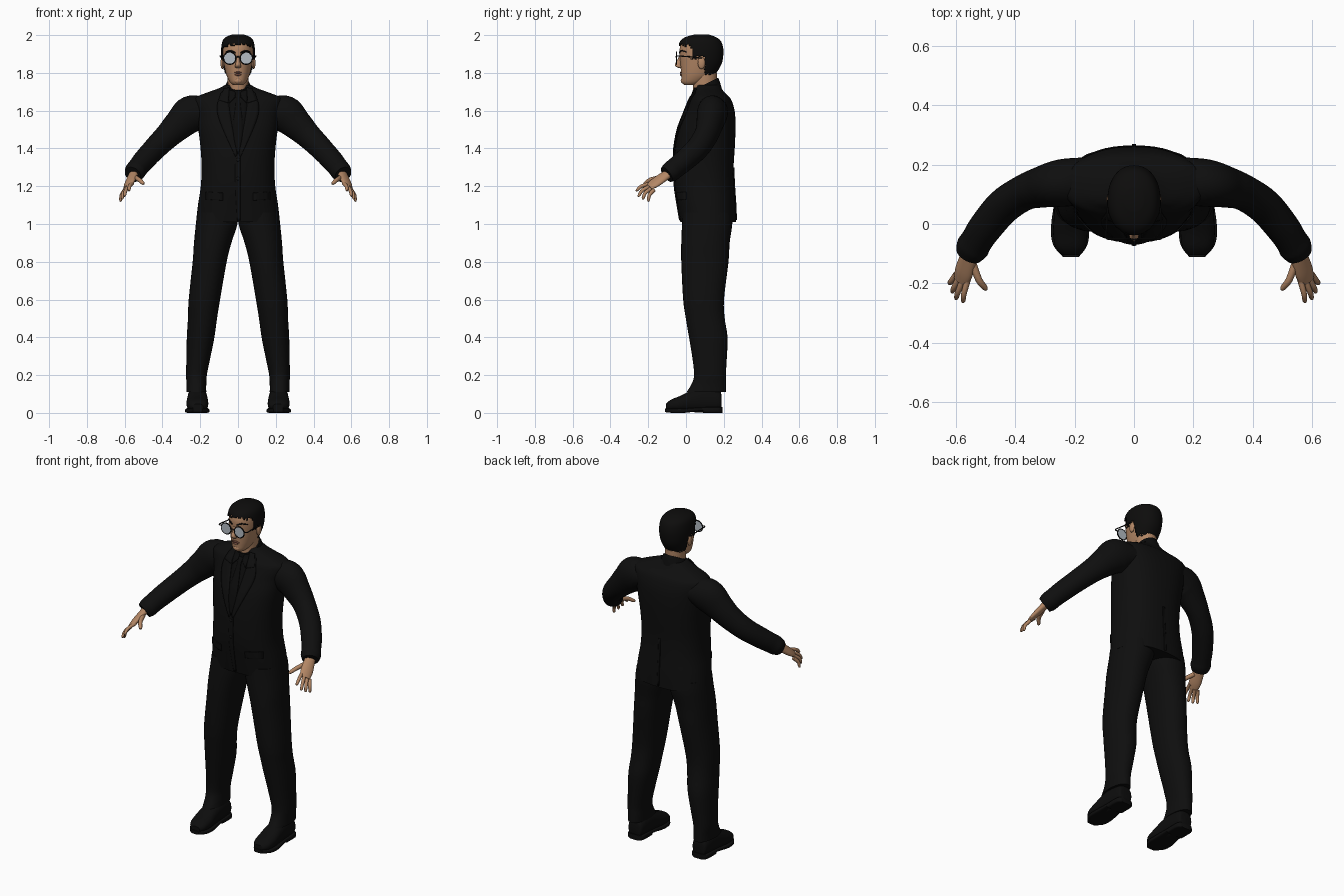
import bpy, bmesh, math, random
from mathutils import Vector
from mathutils.bvhtree import BVHTree

random.seed(4)
if "Cube" in bpy.data.objects:
    bpy.data.objects.remove(bpy.data.objects["Cube"])
made = []


def material(name, *rgb):
    m = bpy.data.materials.new(name)
    m.use_nodes = True
    m.diffuse_color = (*rgb, 1)
    bsdf = next(n for n in m.node_tree.nodes if n.type == "BSDF_PRINCIPLED")
    bsdf.inputs["Base Color"].default_value = (*rgb, 1)
    bsdf.inputs["Roughness"].default_value = 0.8
    return m


suit = material("suit_black", .0045, .0045, .0045)
shirt = material("shirt_black", .0035, .0035, .0035)
hair_mat = material("hair_black", .004, .0038, .0036)
leather = material("shoe_black", .004, .004, .004)
skin = material("skin", .45, .24, .13)
lip = material("lip", .22, .09, .06)
glass = material("lens_grey", .46, .51, .56)
frame = material("frame_black", .006, .006, .006)


def finish(name, bm, mat):
    bmesh.ops.recalc_face_normals(bm, faces=bm.faces)
    me = bpy.data.meshes.new(name)
    bm.to_mesh(me)
    bm.free()
    ob = bpy.data.objects.new(name, me)
    me.materials.append(mat)
    bpy.context.scene.collection.objects.link(ob)
    made.append(ob)
    return ob


def refine(rings, n):
    """Smoothly interpolate between the given cross-sections."""
    out = []
    for i in range(len(rings) - 1):
        four = [rings[max(0, min(len(rings) - 1, i + d))] for d in (-1, 0, 1, 2)]
        for k in range(n):
            t = k / n
            out.append([b + t / 2 * (c - a + t * (2*a - 5*b + 4*c - d + t * (3*(b - c) + d - a)))
                        for a, b, c, d in zip(*four)])
    return out + [list(rings[-1])]


def loft(name, rings, mat, axis=None, s=1, n=4, seg=28, e=2.0, up=(0, 0, 1), rule=None):
    """Skin cross-sections (x, y, z, half width, half height); axis None follows the path."""
    rings = refine(rings, n)
    bm = bmesh.new()
    loops = []
    for i, (x, y, z, a, b) in enumerate(rings):
        u, v = Vector((1, 0, 0)), Vector((0, 1, 0))
        if axis == "Y":
            v = Vector((0, 0, 1))
        elif axis is None:
            p, q = rings[max(i - 1, 0)], rings[min(i + 1, len(rings) - 1)]
            t = (Vector(q[:3]) - Vector(p[:3])).normalized()
            u = t.cross(Vector(up)).normalized()
            v = u.cross(t)
        loop = []
        for k in range(seg):
            c, d = math.cos(math.tau * k / seg), math.sin(math.tau * k / seg)
            co = (Vector((x, y, z)) + u * math.copysign(abs(c) ** (2 / e), c) * a
                  + v * math.copysign(abs(d) ** (2 / e), d) * b)
            co.x *= s
            loop.append(bm.verts.new(co))
        loops.append(loop)
    for p, q in zip(loops, loops[1:]):
        for k in range(seg):
            j = (k + 1) % seg
            bm.faces.new((p[k], p[j], q[j], q[k]))
    bm.faces.new(loops[0])
    bm.faces.new(loops[-1])
    if rule:
        bad = [f for f in bm.faces if not rule(f.calc_center_median())]
        bmesh.ops.delete(bm, geom=bad, context="FACES")
    return finish(name, bm, mat)


def slices(rows, grow=0):
    """Turn (z, front, back, half width) rows into horizontal rings."""
    return [(0, (f + b) / 2, z, w + grow, (b - f) / 2 + grow) for z, f, b, w in rows]


def tree(ob):
    return BVHTree.FromPolygons([v.co for v in ob.data.vertices],
                                [tuple(p.vertices) for p in ob.data.polygons])


def strip(name, left, right, mat, bvh, lift=.004, s=1, side=-1, n=8, m=4):
    """Thin plate between two (x, z) edges, laid on a surface."""
    bm = bmesh.new()
    grid = []
    for l, r in zip(refine(left, n), refine(right, n)):
        row = []
        for k in range(m + 1):
            x = s * (l[0] + (r[0] - l[0]) * k / m)
            z = l[1] + (r[1] - l[1]) * k / m
            hit = bvh.ray_cast(Vector((x, side, z)), Vector((0, -side, 0)))[0]
            row.append(bm.verts.new((x, (hit.y if hit else .06) + side * lift, z)))
        grid.append(row)
    for p, q in zip(grid, grid[1:]):
        for k in range(m):
            bm.faces.new((p[k], p[k + 1], q[k + 1], q[k]))
    ob = finish(name, bm, mat)
    mod = ob.modifiers.new("thickness", "SOLIDIFY")
    mod.thickness, mod.offset = .006, 0
    return ob


def ball(name, loc, size, mat, seg=16):
    bm = bmesh.new()
    bmesh.ops.create_uvsphere(bm, u_segments=seg, v_segments=seg // 2, radius=1)
    for v in bm.verts:
        v.co = Vector(loc) + Vector(v.co[i] * size[i] for i in range(3))
    return finish(name, bm, mat)


# Jacket body
jacket = loft("jacket", slices([
    (1.01, -.03, .265, .222), (1.1, -.045, .262, .212), (1.2, -.06, .255, .197),
    (1.3, -.063, .252, .193), (1.4, -.058, .258, .198), (1.5, -.04, .262, .21),
    (1.58, -.01, .26, .22), (1.63, .01, .25, .235), (1.665, .025, .235, .232),
    (1.69, .042, .21, .18), (1.715, .05, .19, .11), (1.735, .055, .18, .07)]),
    suit, "Z", seg=48, e=2.35)
body = tree(jacket)
strip("shirt_front", [(-.055, 1.7), (-.05, 1.6), (-.006, 1.37)],
      [(.055, 1.7), (.05, 1.6), (.006, 1.37)], shirt, body, .001)
strip("tie", [(-.018, 1.685), (-.011, 1.65), (-.026, 1.5), (-.006, 1.38)],
      [(.018, 1.685), (.011, 1.65), (.026, 1.5), (.006, 1.38)], shirt, body, .007)
strip("front_edge", [(-.014, 1.37), (-.014, 1.2), (-.004, 1.02)],
      [(.012, 1.37), (.012, 1.2), (.012, 1.02)], suit, body, .002)
strip("back_seam", [(-.006, 1.3), (-.006, 1.02)], [(.006, 1.3), (.006, 1.02)], suit, body, .002, side=1)
for z in (1.34, 1.24):
    ball("button", (0, -.07, z), (.009, .004, .009), frame, 12)

# Neck and shirt collar
loft("neck", [(0, .1, 1.66, .056, .062), (0, .1, 1.72, .054, .062), (0, .098, 1.8, .056, .066)], skin, "Z")
collar = loft("shirt_collar", [(0, .105, 1.67, .09, .085), (0, .105, 1.71, .075, .075),
                               (0, .102, 1.74, .062, .068)], shirt, "Z")
for v in collar.data.vertices:
    v.co.z += (v.co.y - .1) * .5

# Head
face_rows = [(1.735, -.008, .05, .024), (1.75, -.022, .09, .042), (1.78, -.025, .135, .058),
             (1.81, -.027, .158, .067), (1.85, -.03, .18, .075), (1.89, -.033, .188, .08),
             (1.93, -.033, .188, .08), (1.96, -.022, .176, .073), (1.98, .005, .15, .057),
             (1.993, .05, .115, .026)]
head = loft("head", slices(face_rows), skin, "Z", seg=48, e=2.15)
skull = tree(head)


def has_hair(c):
    jag = random.uniform(-.008, .008)
    if c.y < .03:
        line = 1.948 - .25 * max(0, abs(c.x) - .05)
    elif c.y < .058:
        line = 1.87
    elif c.y < .1:
        line = 1.885
    else:
        line = 1.795
    return c.z > line + jag


hair = loft("hair", slices([(z + .007 * (z > 1.95), f, b, w) for z, f, b, w in face_rows], .006),
            hair_mat, "Z", n=6, seg=72, e=2.15, rule=has_hair)
thick = hair.modifiers.new("thickness", "SOLIDIFY")
thick.thickness, thick.offset = .006, 0
loft("nose", [(0, -.028, 1.893, .008, .006), (0, -.035, 1.87, .009, .01),
              (0, -.041, 1.845, .014, .018), (0, -.036, 1.832, .016, .016),
              (0, -.03, 1.825, .008, .006)], skin, "Z", seg=16)
strip("mouth", [(-.026, 1.798), (-.026, 1.796)], [(.026, 1.798), (.026, 1.796)], lip, skull, .001, m=8)
ball("upper_lip", (0, -.027, 1.802), (.02, .006, .005), lip)
ball("lower_lip", (0, -.027, 1.79), (.018, .006, .006), lip)
ball("chin", (0, -.014, 1.758), (.022, .014, .016), skin)

# Glasses bridge
loft("glasses_bridge", [(-.015, -.05, 1.88, .003, .003), (0, -.053, 1.886, .003, .003),
                        (.015, -.05, 1.88, .003, .003)], frame, seg=8)

for s, side in ((1, "left"), (-1, "right")):
    # Ear, brow and glasses
    ball(side + "_ear", (s * .083, .082, 1.852), (.01, .02, .032), skin)
    strip(side + "_brow", [(.015, 1.911), (.04, 1.921), (.063, 1.914)],
          [(.015, 1.903), (.04, 1.914), (.063, 1.909)], hair_mat, skull, .002, s)
    rim = [(.044 + .032 * math.cos(a), -.05, 1.878 + .032 * math.sin(a), .0035, .0035)
           for a in (math.tau * k / 32 for k in range(33))]
    loft(side + "_glasses_rim", rim, frame, s=s, n=1, seg=8, up=(0, 1, 0))
    loft(side + "_lens", [(.044, -.052, 1.878, .031, .031), (.044, -.048, 1.878, .031, .031)],
         glass, "Y", s, n=1)
    loft(side + "_temple", [(.074, -.05, 1.888, .003, .003), (.094, -.046, 1.889, .003, .003),
                            (.092, 0, 1.887, .003, .003), (.087, .085, 1.878, .003, .003)],
         frame, s=s, seg=8)

    # Lapel, collar fall and pocket flap
    strip(side + "_lapel", [(.05, 1.71), (.044, 1.6), (.004, 1.365)],
          [(.09, 1.695), (.108, 1.58), (.014, 1.355)], suit, body, .005, s)
    strip(side + "_collar_fall", [(.045, 1.722), (.052, 1.64)],
          [(.075, 1.715), (.098, 1.655)], suit, body, .009, s)
    strip(side + "_collar_point", [(.012, 1.7), (.016, 1.67)], [(.05, 1.71), (.045, 1.64)],
          shirt, body, .007, s)
    strip(side + "_pocket_flap", [(.08, 1.165), (.08, 1.125)], [(.17, 1.17), (.17, 1.13)],
          suit, body, .003, s)

    # Sleeve
    loft(side + "_sleeve", [
        (.16, .145, 1.6, .08, .07), (.245, .138, 1.583, .08, .098), (.31, .125, 1.528, .07, .083),
        (.37, .106, 1.47, .061, .07), (.44, .06, 1.4, .06, .062), (.5, -.01, 1.335, .057, .058),
        (.53, -.055, 1.298, .054, .055), (.545, -.08, 1.278, .056, .054), (.557, -.102, 1.262, .046, .046)],
        suit, s=s, n=5)

    # Hand with fingers and thumb
    tilt = (.55, 0, 1)
    loft(side + "_palm", [(.55, -.085, 1.272, .027, .021), (.562, -.125, 1.245, .033, .019),
                          (.575, -.165, 1.217, .035, .016), (.585, -.195, 1.196, .028, .01)],
         skin, s=s, seg=20, up=tilt)
    for finger, root, tip in (("index", (.56, -.185, 1.215), (.578, -.266, 1.177)),
                              ("middle", (.576, -.187, 1.203), (.602, -.255, 1.147)),
                              ("ring", (.59, -.182, 1.19), (.615, -.232, 1.132)),
                              ("pinky", (.6, -.17, 1.18), (.624, -.202, 1.12)),
                              ("thumb", (.545, -.13, 1.247), (.499, -.224, 1.213))):
        a, b = Vector(root), Vector(tip)
        bend = a.lerp(b, .55) + Vector((.004, -.006, .006))
        wide = .013 if finger == "thumb" else .0105
        rings = [(*a, wide, wide), (*bend, wide * .9, wide * .9),
                 (*a.lerp(b, .9), wide * .75, wide * .7), (*b, wide * .3, wide * .3)]
        loft(f"{side}_{finger}", rings, skin, s=s, seg=12, up=tilt)

    # Trouser leg
    loft(side + "_trouser_leg", [
        (.11, .112, 1.06, .105, .13), (.113, .112, 1.0, .11, .133), (.134, .103, .9, .099, .128),
        (.15, .1, .8, .09, .125), (.178, .093, .6, .083, .108), (.188, .102, .5, .077, .103),
        (.198, .118, .4, .073, .102), (.21, .125, .29, .063, .091), (.22, .127, .2, .055, .084),
        (.22, .12, .15, .052, .092), (.22, .108, .11, .052, .105)], suit, "Z", s, seg=32, e=2.2)

    # Shoe upper, sole and heel
    loft(side + "_shoe", [
        (.215, .188, .055, .03, .035), (.215, .175, .065, .046, .055), (.215, .1, .07, .052, .068),
        (.215, .03, .062, .055, .058), (.215, -.03, .048, .058, .042), (.214, -.08, .04, .05, .03),
        (.212, -.105, .032, .028, .016)], leather, "Y", s, e=2.3)
    loft(side + "_sole", [
        (.215, .192, .022, .032, .01), (.215, .17, .022, .052, .01), (.215, .08, .02, .054, .01),
        (.216, -.01, .012, .064, .012), (.215, -.07, .012, .058, .012), (.213, -.112, .014, .026, .01)],
        leather, "Y", s, e=5)
    loft(side + "_heel", [(.215, .192, .015, .034, .015), (.215, .17, .015, .053, .015),
                          (.215, .09, .015, .054, .015)], leather, "Y", s, e=5)

# Smooth shading with crisp creases
bpy.ops.object.select_all(action="DESELECT")
for ob in made:
    ob.select_set(True)
bpy.context.view_layer.objects.active = made[0]
bpy.ops.object.shade_smooth_by_angle(angle=math.radians(40))
